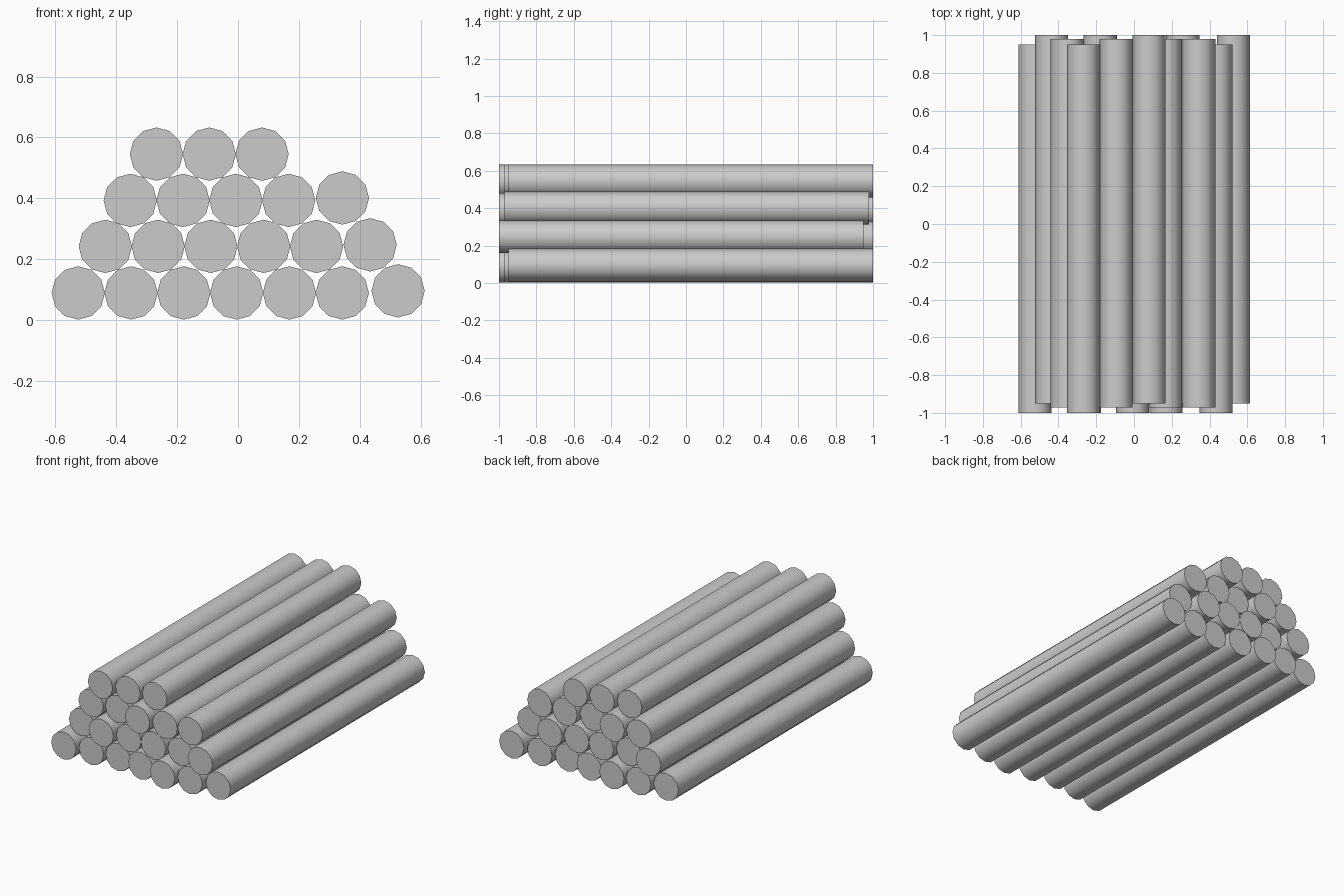
import bpy, math

if "Cube" in bpy.data.objects:
    bpy.data.objects.remove(bpy.data.objects["Cube"])

RADIUS, LENGTH, SIDES = 0.0875, 1.95, 12
SHIFT = {"a": -0.025, "b": 0.004, "c": 0.025}  # lengthwise stagger

# Each row: height, x of first log, number of packed logs, (x, z) of loose end log, stagger
PITCH = 0.1735
ROWS = [
    (0.089, -0.525, 6, (0.526, 0.096), "abcbabc"),
    (0.242, -0.436, 5, (0.434, 0.247), "cabbca"),
    (0.393, -0.354, 4, (0.343, 0.401), "bcabb"),
    (0.545, -0.268, 3, None, "abc"),
]


def add_log(name, x, y, z):
    bpy.ops.mesh.primitive_cylinder_add(
        vertices=SIDES, radius=RADIUS, depth=LENGTH,
        location=(x, y, z), rotation=(math.pi / 2, 0, 0))
    bpy.context.object.name = name
    bpy.ops.object.shade_smooth_by_angle(angle=math.radians(40))


# Log pile, row by row
for r, (z, x0, count, loose, stagger) in enumerate(ROWS):
    spots = [(x0 + i * PITCH, z) for i in range(count)]
    if loose:
        spots.append(loose)
    for i, ((x, lz), key) in enumerate(zip(spots, stagger)):
        add_log(f"log_row{r + 1}_{i + 1}", x, SHIFT[key], lz)
